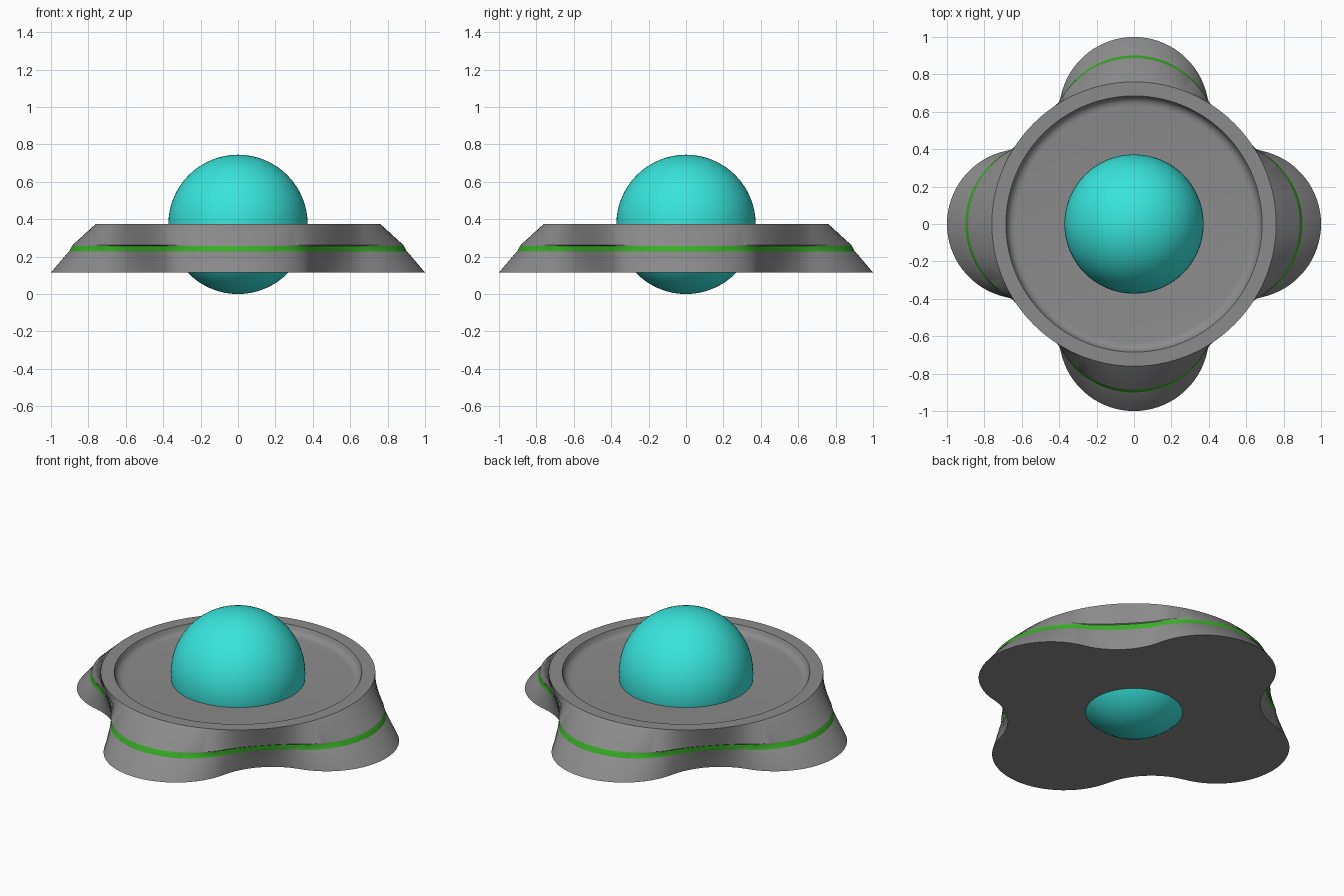
import bpy
import bmesh
from math import cos, sin, sqrt, pi, atan2, radians

cube = bpy.data.objects.get("Cube")
if cube:
    bpy.data.objects.remove(cube)


def material(name, rgb):
    mat = bpy.data.materials.new(name)
    mat.use_nodes = True
    mat.diffuse_color = (*rgb, 1)
    mat.node_tree.nodes["Principled BSDF"].inputs["Base Color"].default_value = (*rgb, 1)
    return mat


grey = material("hull grey", (0.26, 0.26, 0.26))
green = material("stripe green", (0.04, 0.42, 0.02))
teal = material("dome teal", (0.04, 0.78, 0.72))

SEGMENTS = 192
LOBE_CENTRE, LOBE_RADIUS = 0.6, 0.4
HOLLOW_CENTRE = 1.102  # distance along the diagonal
RIM_RADIUS = 0.76


def lobed_radius(angle):
    """Four round lobes joined by concave arcs of the same radius."""
    fold = abs((angle + pi / 4) % (pi / 2) - pi / 4)
    joint_x = (LOBE_CENTRE + HOLLOW_CENTRE / sqrt(2)) / 2
    joint_y = HOLLOW_CENTRE / sqrt(2) / 2
    if fold < atan2(joint_y, joint_x):
        return LOBE_CENTRE * cos(fold) + sqrt(LOBE_RADIUS**2 - (LOBE_CENTRE * sin(fold))**2)
    turn = pi / 4 - fold
    return HOLLOW_CENTRE * cos(turn) - sqrt(LOBE_RADIUS**2 - (HOLLOW_CENTRE * sin(turn))**2)


def finish(obj, angle):
    bpy.ops.object.select_all(action='DESELECT')
    obj.select_set(True)
    bpy.context.view_layer.objects.active = obj
    bpy.ops.object.shade_smooth_by_angle(angle=radians(angle))


# Hull: rings as (base radius, blend towards lobed outline, height, material of the band below)
rings = [(RIM_RADIUS, 1, 0.115, 0), (RIM_RADIUS, 0.61, 0.225, 0),
         (RIM_RADIUS, 0.59, 0.228, 0), (RIM_RADIUS, 0.53, 0.258, 1),
         (RIM_RADIUS + 0.004, 0.5, 0.262, 0), (RIM_RADIUS, 0, 0.375, 0),
         (0.685, 0, 0.375, 0)]
# Rounded wall of the shallow top recess
for step in range(1, 7):
    a = step / 6 * pi / 2
    rings.append((0.68 - 0.05 * (1 - cos(a)), 0, 0.37 - 0.04 * sin(a), 0))

bm = bmesh.new()
loops = []
for base, blend, z, _ in rings:
    loop = []
    for i in range(SEGMENTS):
        a = 2 * pi * i / SEGMENTS
        r = base + (lobed_radius(a) - RIM_RADIUS) * blend
        loop.append(bm.verts.new((r * cos(a), r * sin(a), z)))
    loops.append(loop)
for k in range(1, len(loops)):
    low, high = loops[k - 1], loops[k]
    for i in range(SEGMENTS):
        j = (i + 1) % SEGMENTS
        face = bm.faces.new((low[i], low[j], high[j], high[i]))
        face.material_index = rings[k][3]
bm.faces.new(loops[-1])
bm.faces.new(loops[0][::-1])
mesh = bpy.data.meshes.new("hull")
bm.to_mesh(mesh)
bm.free()
mesh.materials.append(grey)
mesh.materials.append(green)
hull = bpy.data.objects.new("hull", mesh)
bpy.context.collection.objects.link(hull)
finish(hull, 30)

# Sphere running through the hull
bpy.ops.mesh.primitive_uv_sphere_add(segments=64, ring_count=32, radius=0.3725,
                                     location=(0, 0, 0.3725))
dome = bpy.context.object
dome.name = "dome"
dome.data.materials.append(teal)
finish(dome, 30)
